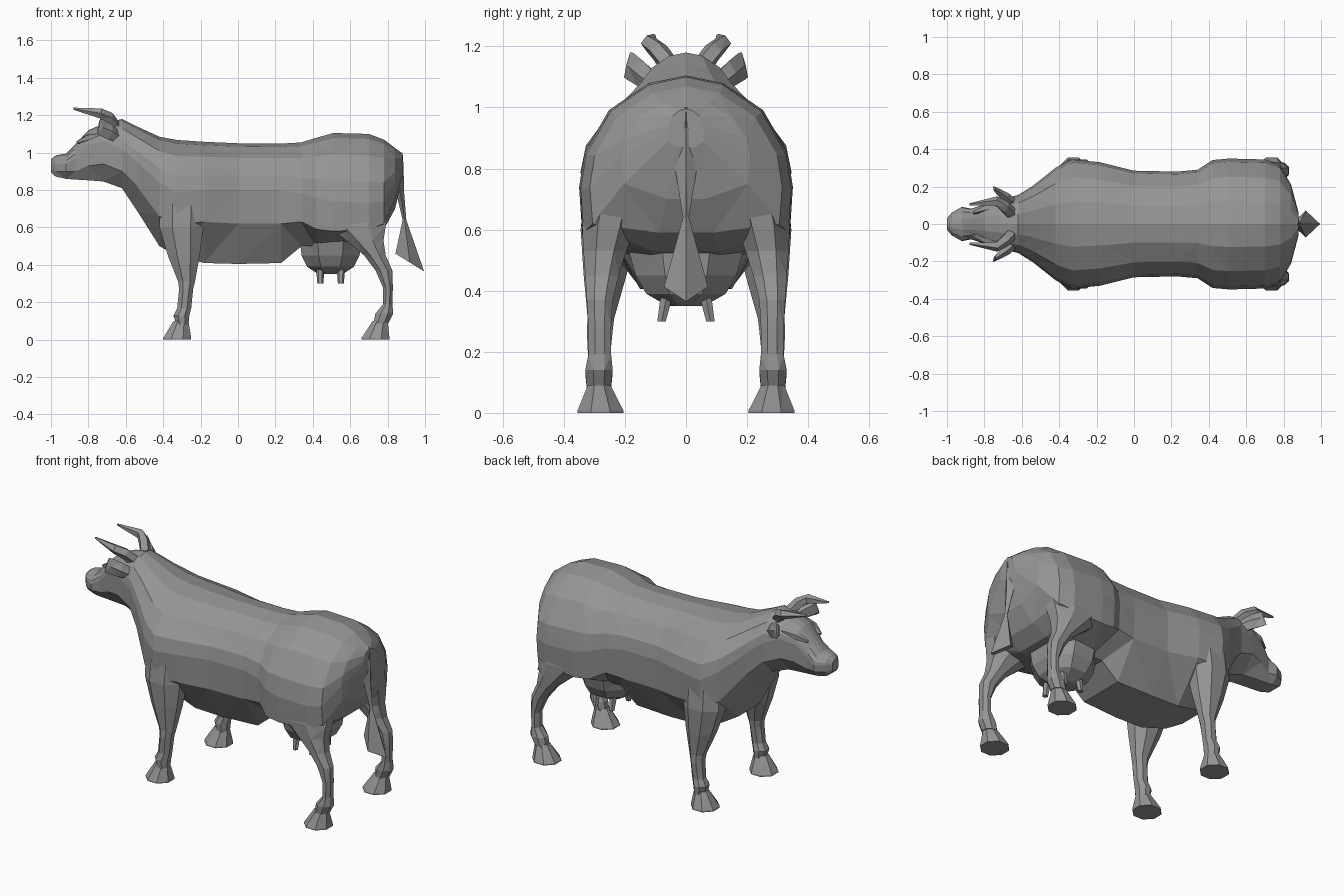
import bpy, bmesh, math
from mathutils import Vector

if "Cube" in bpy.data.objects:
    bpy.data.objects.remove(bpy.data.objects["Cube"])

hide = bpy.data.materials.new("grey hide")
hide.diffuse_color = (0.3, 0.3, 0.3, 1)
hide.use_nodes = True
hide.node_tree.nodes["Principled BSDF"].inputs["Base Color"].default_value = hide.diffuse_color


def loft(name, rings):
    """Closed flat-shaded skin through equal-length rings of points."""
    bm = bmesh.new()
    rows = [[bm.verts.new(p) for p in r] for r in rings]
    n = len(rows[0])
    for a, b in zip(rows, rows[1:]):
        for i in range(n):
            j = (i + 1) % n
            bm.faces.new((a[i], a[j], b[j], b[i]))
    bm.faces.new(rows[0])
    bm.faces.new(rows[-1])
    bmesh.ops.remove_doubles(bm, verts=bm.verts, dist=1e-5)
    bmesh.ops.triangulate(bm, faces=[f for f in bm.faces if len(f.verts) == 4])
    bmesh.ops.recalc_face_normals(bm, faces=bm.faces)
    me = bpy.data.meshes.new(name)
    bm.to_mesh(me)
    bm.free()
    me.materials.append(hide)
    ob = bpy.data.objects.new(name, me)
    bpy.context.collection.objects.link(ob)
    return ob


def body_ring(x, zt, zm, zl, zb, w, wb):
    """Cross-section: top, widest, lower-side and bottom heights; widths."""
    h = zt - zm
    half = [(.35 * w, zm + .93 * h), (.72 * w, zm + .69 * h), (.95 * w, zm + .31 * h),
            (w, zm), (.97 * w, zl), (wb, zb)]
    right = [(x, -y, z) for y, z in half]
    left = [(x, y, z) for y, z in reversed(half)]
    return [(x, 0, zt)] + right + left


def level_ring(x0, x1, y0, y1, z, n=8):
    """Horizontal polygon filling a box of x and y."""
    cx, cy, rx, ry = (x0 + x1) / 2, (y0 + y1) / 2, (x1 - x0) / 2, (y1 - y0) / 2
    k = 1 / math.cos(math.pi / n) if n == 8 else 1
    off = math.pi / n if n == 8 else 0
    return [(cx + k * rx * math.cos(off + 2 * math.pi * i / n),
             cy + k * ry * math.sin(off + 2 * math.pi * i / n), z) for i in range(n)]


def tube_ring(p, d, r, flat=1.0, n=5):
    """Polygon around point p, square to direction d."""
    d = Vector(d).normalized()
    u = d.cross(Vector((0, 0, 1))).normalized()
    v = u.cross(d)
    return [Vector(p) + u * r * math.cos(2 * math.pi * i / n)
            + v * r * flat * math.sin(2 * math.pi * i / n) for i in range(n)]


def flip(rings):
    return [[(p[0], -p[1], p[2]) for p in r] for r in rings]


def pair(name, rings):
    return [loft("left_" + name, rings), loft("right_" + name, flip(rings))]


# Trunk, neck and head in one skin: x, top, widest, low side, bottom, width, bottom width
stations = [
    (-1.00, .965, .935, .91, .895, .03, .02),
    (-.975, .985, .94, .90, .872, .06, .04),
    (-.92, .995, .94, .90, .86, .092, .05),
    (-.87, 1.045, .97, .90, .856, .082, .05),
    (-.80, 1.12, 1.04, .93, .852, .105, .05),
    (-.72, 1.155, 1.06, .94, .846, .13, .05),
    (-.62, 1.18, 1.02, .90, .81, .155, .06),
    (-.54, 1.14, .95, .82, .69, .205, .07),
    (-.42, 1.085, .84, .66, .50, .30, .10),
    (-.33, 1.068, .79, .62, .45, .345, .13),
    (-.18, 1.058, .80, .63, .41, .330, .15),
    (0, 1.05, .80, .62, .405, .285, .15),
    (.23, 1.048, .80, .62, .41, .28, .14),
    (.34, 1.055, .78, .63, .50, .29, .14),
    (.42, 1.08, .76, .59, .50, .342, .14),
    (.51, 1.105, .74, .58, .50, .35, .12),
    (.70, 1.10, .73, .59, .53, .345, .11),
    (.78, 1.07, .74, .62, .59, .315, .09),
    (.84, 1.025, .84, .75, .70, .21, .06),
    (.88, .995, .92, .89, .87, .06, .03),
]
body = loft("body", [body_ring(*s) for s in stations])

# Front legs, shoulder to knee to fetlock
front_leg = [level_ring(*r) for r in [
    (-.39, -.21, .15, .29, .84), (-.42, -.18, .15, .333, .72),
    (-.42, -.185, .16, .345, .60), (-.375, -.205, .195, .335, .45),
    (-.32, -.23, .235, .322, .31),
    (-.315, -.24, .24, .325, .27), (-.325, -.25, .25, .32, .17),
    (-.345, -.26, .24, .33, .13), (-.33, -.265, .245, .325, .08)]]
front_hoof = [level_ring(*r) for r in [
    (-.345, -.265, .252, .318, .10), (-.40, -.25, .205, .355, .008),
    (-.40, -.25, .205, .355, 0)]]

# Hind legs, thigh to hock to fetlock
hind_leg = [level_ring(*r) for r in [
    (.52, .74, .13, .28, .85), (.45, .80, .14, .328, .70),
    (.47, .79, .165, .34, .61), (.58, .778, .195, .336, .53),
    (.675, .79, .22, .33, .45),
    (.735, .825, .24, .325, .37), (.775, .828, .245, .32, .28),
    (.775, .825, .245, .32, .19), (.735, .83, .24, .33, .14),
    (.725, .805, .245, .325, .09)]]
hind_hoof = [level_ring(*r) for r in [
    (.72, .80, .252, .318, .10), (.66, .81, .205, .355, .008),
    (.66, .81, .205, .355, 0)]]

legs = pair("front_leg", front_leg) + pair("hind_leg", hind_leg)
pair("front_hoof", front_hoof)
pair("hind_hoof", hind_hoof)

# Legs fused into the trunk
for leg in legs:
    mod = body.modifiers.new("join_" + leg.name, "BOOLEAN")
    mod.operation = "UNION"
    mod.solver = "EXACT"
    mod.object = leg
bpy.context.view_layer.objects.active = body
for mod in list(body.modifiers):
    bpy.ops.object.modifier_apply(modifier=mod.name)
for leg in legs:
    bpy.data.objects.remove(leg)

# Udder and teats
loft("udder", [level_ring(*r) for r in [
    (.33, .66, -.19, .19, .54), (.34, .65, -.165, .165, .45),
    (.37, .62, -.13, .13, .39), (.43, .56, -.06, .06, .35)]])
for label, x in (("front_teat", .44), ("rear_teat", .55)):
    pair(label, [level_ring(x - r, x + r, y - r, y + r, z, 6)
                 for r, y, z in [(.023, .06, .40), (.02, .07, .35), (.016, .08, .30)]])

# Horns sweep outward then forward
pair("horn", [
    tube_ring((-.65, .05, 1.13), (-.5, .6, .6), .035),
    tube_ring((-.69, .09, 1.185), (-.7, .5, .5), .033),
    tube_ring((-.735, .12, 1.21), (-1, .1, .2), .028),
    tube_ring((-.88, .105, 1.235), (-1, -.1, .05), .006)])

# Ears, flattened and broad toward the tip
ear_way = (-.6, .75, .3)
pair("ear", [
    tube_ring((-.63, .09, 1.07), ear_way, .03, 1.0),
    tube_ring((-.69, .145, 1.112), ear_way, .028, 1.6),
    tube_ring((-.735, .18, 1.135), ear_way, .016, 3.0),
    tube_ring((-.745, .192, 1.14), ear_way, .005, 9)])

# Brow ridges over the eyes
pair("brow", [
    tube_ring((-.86, .06, 1.055), (1, .3, .3), .008),
    tube_ring((-.80, .08, 1.08), (1, .2, .2), .022),
    tube_ring((-.72, .10, 1.095), (1, 0, .1), .018)])


# Tail with a flared tuft
def diamond(x0, x1, w, z0, z1):
    m = ((x0 + x1) / 2, (z0 + z1) / 2)
    return [(x0, 0, z0), (m[0], -w, m[1]), (x1, 0, z1), (m[0], w, m[1])]


loft("tail", [
    diamond(.80, .88, .03, .99, 1.0), diamond(.82, .885, .055, .92, .93),
    diamond(.845, .888, .034, .79, .79), diamond(.88, .90, .01, .64, .64),
    diamond(.842, .995, .072, .46, .365)])
